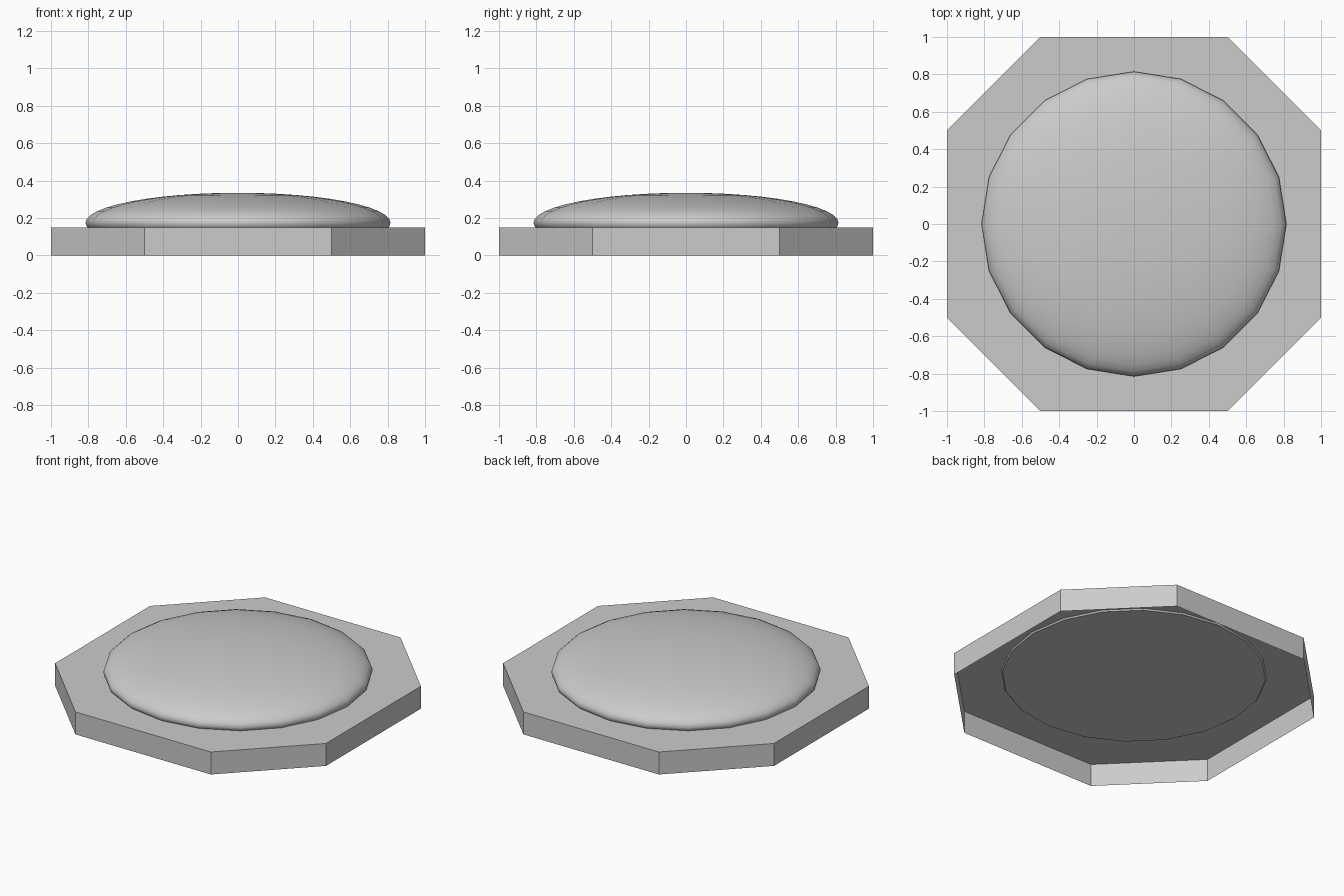
import bpy
import bmesh
from math import cos, sin, pi, radians, asin

cube = bpy.data.objects.get("Cube")
if cube:
    bpy.data.objects.remove(cube, do_unlink=True)

grey = bpy.data.materials.new("plain grey")
grey.use_nodes = True
grey.diffuse_color = (0.6, 0.6, 0.6, 1)
grey.node_tree.nodes["Principled BSDF"].inputs["Base Color"].default_value = (0.6, 0.6, 0.6, 1)


def make_object(name, bm):
    mesh = bpy.data.meshes.new(name)
    bm.to_mesh(mesh)
    bm.free()
    mesh.materials.append(grey)
    obj = bpy.data.objects.new(name, mesh)
    bpy.context.collection.objects.link(obj)
    return obj


# Octagonal base: a thin shell, open underneath
BASE_HEIGHT = 0.15
bm = bmesh.new()
corners = [(0.5, -1), (1, -0.5), (1, 0.5), (0.5, 1),
           (-0.5, 1), (-1, 0.5), (-1, -0.5), (-0.5, -1)]
top = bm.faces.new([bm.verts.new((x, y, BASE_HEIGHT)) for x, y in corners])
walls = bmesh.ops.extrude_edge_only(bm, edges=list(top.edges))
for v in walls["geom"]:
    if isinstance(v, bmesh.types.BMVert):
        v.co.z = 0
bmesh.ops.recalc_face_normals(bm, faces=bm.faces)
make_object("octagonal_base", bm)

# Shallow dome: a flattened ellipsoid cut flat just under the base's top
RADIUS, RISE, MIDDLE, BOTTOM = 0.815, 0.16, 0.175, 0.141
SIDES, RINGS = 20, 12
bm = bmesh.new()
start = asin((BOTTOM - MIDDLE) / RISE)
angles = [start, start / 2] + [i * pi / 2 / RINGS for i in range(RINGS)]
rings = []
for a in angles:
    r, z = RADIUS * cos(a), MIDDLE + RISE * sin(a)
    rings.append([bm.verts.new((r * cos(2 * pi * s / SIDES), r * sin(2 * pi * s / SIDES), z))
                  for s in range(SIDES)])
pole = bm.verts.new((0, 0, MIDDLE + RISE))
for s in range(SIDES):
    n = (s + 1) % SIDES
    for low, high in zip(rings, rings[1:]):
        bm.faces.new((low[s], low[n], high[n], high[s]))
    bm.faces.new((rings[-1][s], rings[-1][n], pole))
bm.faces.new(rings[0][::-1])
dome = make_object("shallow_dome", bm)

# Smooth the dome, keeping its bottom rim sharp
bpy.ops.object.select_all(action='DESELECT')
dome.select_set(True)
bpy.context.view_layer.objects.active = dome
bpy.ops.object.shade_smooth_by_angle(angle=radians(40))
